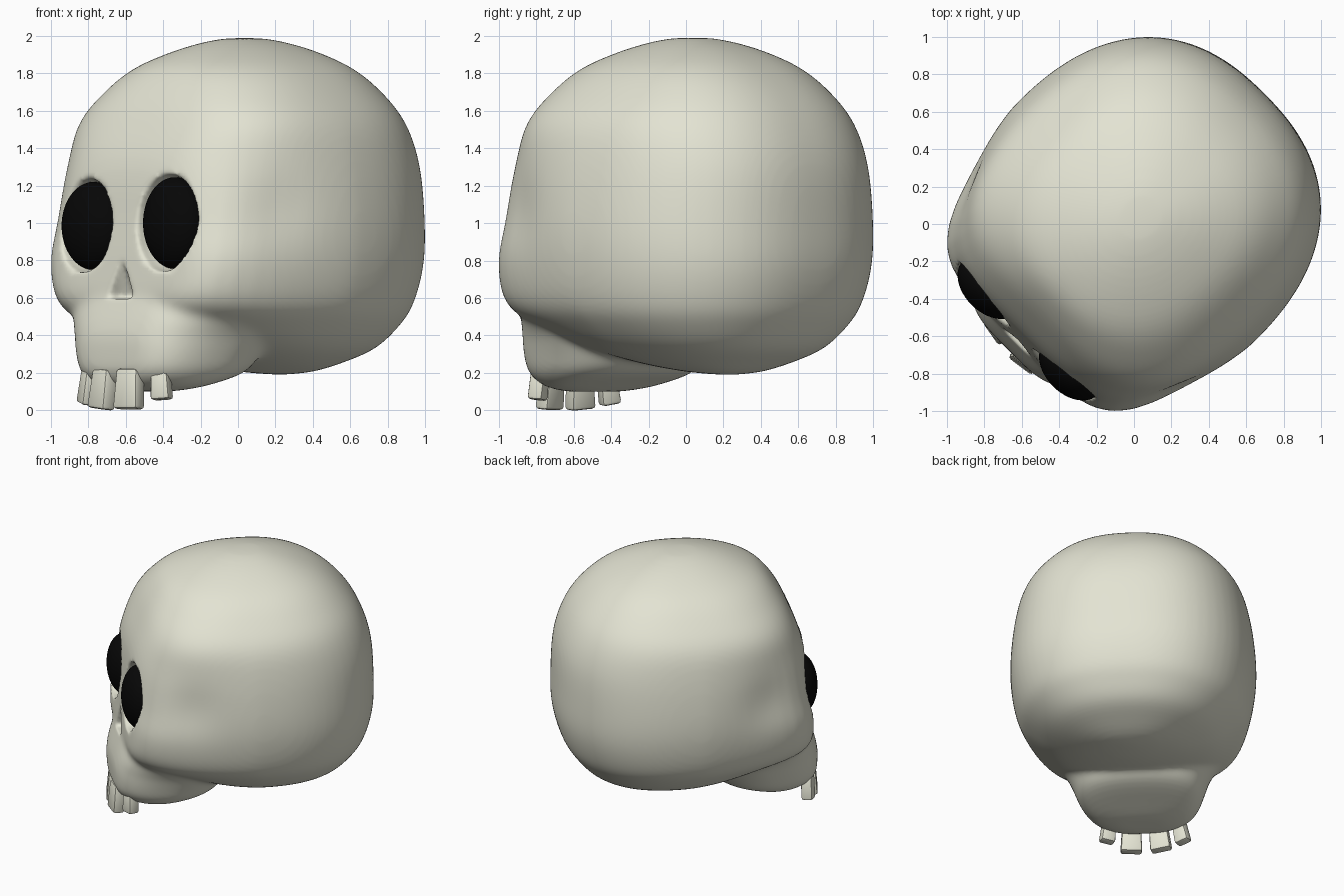
import bpy, bmesh, math
from mathutils import Matrix, Vector

cube = bpy.data.objects.get("Cube")
if cube:
    bpy.data.objects.remove(cube, do_unlink=True)

# The head is modelled facing -y, then turned to look diagonally
TURN = Matrix.Rotation(math.radians(-45), 4, 'Z')


def make_material(name, color, roughness):
    mat = bpy.data.materials.new(name)
    mat.use_nodes = True
    mat.diffuse_color = (*color, 1)
    shader = mat.node_tree.nodes["Principled BSDF"]
    shader.inputs["Base Color"].default_value = (*color, 1)
    shader.inputs["Roughness"].default_value = roughness
    return mat


bone = make_material("bone", (0.77, 0.77, 0.65), 0.8)
black = make_material("eye_black", (0.002, 0.002, 0.002), 0.8)


def make_object(name, bm, mat=None):
    mesh = bpy.data.meshes.new(name)
    bmesh.ops.recalc_face_normals(bm, faces=bm.faces)
    bm.to_mesh(mesh)
    bm.free()
    obj = bpy.data.objects.new(name, mesh)
    bpy.context.collection.objects.link(obj)
    if mat:
        mesh.materials.append(mat)
    return obj


def smooth_rows(rows, steps=4):
    """Catmull-Rom interpolation through the section rows."""
    out = []
    for i in range(len(rows) - 1):
        a, b = rows[max(i - 1, 0)], rows[i]
        c, d = rows[i + 1], rows[min(i + 2, len(rows) - 1)]
        for k in range(steps):
            t = k / steps
            out.append([q + (r - p) * t / 2 + (p - 2.5 * q + 2 * r - s / 2) * t * t
                        + (1.5 * (q - r) + (s - p) / 2) * t ** 3
                        for p, q, r, s in zip(a, b, c, d)])
    return out + [list(rows[-1])]


def section(z, width, mid, front, back, power, taper, count=72):
    """Horizontal outline: squared, tapered front half and rounder back half."""
    points = []
    for i in range(count):
        a = math.tau * i / count
        c, s = math.cos(a), math.sin(a)
        n = power if s < 0 else 2.4
        length = mid - front if s < 0 else back - mid
        r = (abs(c) ** n + abs(s) ** n) ** (-1 / n)
        narrow = 1 - taper * (abs(s) * r) ** 1.4 if s < 0 else 1
        points.append(Vector((width * c * r * narrow, mid + length * s * r, z)))
    return points


def loft(bm, rows):
    rings = [[bm.verts.new(p) for p in section(*row)] for row in smooth_rows(rows)]
    for low, high in zip(rings, rings[1:]):
        for i in range(len(low)):
            j = (i + 1) % len(low)
            bm.faces.new((low[i], low[j], high[j], high[i]))
    bm.faces.new(rings[0][::-1])
    bm.faces.new(rings[-1])


def ellipsoid(bm, center, radii):
    matrix = Matrix.Translation(center) @ Matrix.Diagonal((*radii, 1))
    bmesh.ops.create_uvsphere(bm, u_segments=48, v_segments=32, radius=1, matrix=matrix)


# Sections: height, half width, middle, front, back, front squareness, taper
CRANIUM = [
    (.19, .04, .32, .29, .35, 2, 0),
    (.205, .2, .3, .1, .45, 2, 0),
    (.25, .4, .18, -.14, .58, 2.2, .1),
    (.33, .6, .1, -.46, .75, 2.5, .18),
    (.45, .75, .05, -.76, .86, 3.4, .26),
    (.57, .84, 0, -.88, .93, 5.5, .26),
    (.77, .89, 0, -.88, .98, 6.5, .25),
    (1, .9, 0, -.86, .985, 4.8, .24),
    (1.3, .87, 0, -.83, .965, 3.6, .2),
    (1.53, .81, 0, -.745, .885, 3.3, .12),
    (1.7, .68, .03, -.65, .76, 2.8, .06),
    (1.83, .53, .05, -.53, .6, 2.4, .02),
    (1.925, .33, .05, -.33, .4, 2.1, 0),
    (1.98, .14, .05, -.12, .2, 2, 0),
    (1.99, .01, .05, .04, .06, 2, 0),
]
JAW = [
    (.1, .18, -.7, -.79, -.6, 2.5, .1),
    (.13, .34, -.64, -.88, -.46, 3, .2),
    (.2, .44, -.55, -.94, -.2, 4, .22),
    (.3, .49, -.5, -.95, -.1, 4.5, .24),
    (.4, .54, -.45, -.95, -.08, 4.2, .27),
    (.52, .62, -.4, -.92, -.08, 4, .3),
    (.7, .57, -.4, -.86, -.1, 4, .38),
]

# Skull: cranium and upper jaw fused into one body
bm = bmesh.new()
loft(bm, CRANIUM)
temple = Vector((.78, -.48, 1.07))
for v in bm.verts:  # hollow temples
    away = (Vector((abs(v.co.x), v.co.y, v.co.z)) - temple).length
    v.co.x -= math.copysign(.03 * math.exp(-(away / .2) ** 2), v.co.x)
loft(bm, JAW)
skull = make_object("skull", bm, bone)

# Cutters for the eye sockets and the nose opening; the eyes sit a little unevenly
EYES = [(-1, "right_eye", .985, .235), (1, "left_eye", 1.0, .245)]
cutters = []
for side, name, height, tall in EYES:
    bm = bmesh.new()
    ellipsoid(bm, (side * .303, -.87, height + .005), (.205, .25, tall + .018))
    cutters.append(make_object("socket_cutter", bm))
bm = bmesh.new()
bmesh.ops.create_cone(bm, cap_ends=True, segments=24, radius1=.095, radius2=.015, depth=.22,
                      matrix=Matrix.Translation((0, -.91, .705)) @ Matrix.Diagonal((1, 1.5, 1, 1)))
cutters.append(make_object("nose_cutter", bm))


def add_remesh(obj):
    mod = obj.modifiers.new("fuse", 'REMESH')
    mod.mode = 'VOXEL'
    mod.voxel_size = .016
    mod.use_smooth_shade = True


def add_soften(obj, rounds):
    mod = obj.modifiers.new("soften", 'SMOOTH')
    mod.factor = .5
    mod.iterations = rounds


# The fused body is softened before the openings are cut, so their rims stay crisp
add_remesh(skull)
add_soften(skull, 30)
for cutter in cutters:
    cutter.hide_render = True
    cut = skull.modifiers.new("opening", 'BOOLEAN')
    cut.operation = 'DIFFERENCE'
    cut.solver = 'EXACT'
    cut.object = cutter
add_remesh(skull)
add_soften(skull, 4)

# Bake the modifiers and drop the cutters
bpy.context.view_layer.update()
graph = bpy.context.evaluated_depsgraph_get()
baked = bpy.data.meshes.new_from_object(skull.evaluated_get(graph))
skull.modifiers.clear()
skull.data = baked
baked.materials.clear()
baked.materials.append(bone)
for poly in baked.polygons:
    poly.material_index = 0
    poly.use_smooth = True
for cutter in cutters:
    bpy.data.objects.remove(cutter, do_unlink=True)
parts = [skull]

# Eyes bulging out of the sockets, sunk slightly into the outer walls
for side, name, height, tall in EYES:
    bm = bmesh.new()
    ellipsoid(bm, (side * .308, -.785, height), (.2, .135, tall))
    eye = make_object(name, bm, black)
    for poly in eye.data.polygons:
        poly.use_smooth = True
    parts.append(eye)

# Teeth: rounded blocks along the jaw, position, bottom height, turn, lean, width
TEETH = [(-.27, -.86, .03, -25, 10, .11), (-.11, -.91, .005, -10, 5, .155),
         (.1, -.92, .005, 8, 0, .16), (.265, -.845, .055, 25, -4, .11)]
for i, (x, y, low, turn, lean, width) in enumerate(TEETH):
    bm = bmesh.new()
    bmesh.ops.create_cube(bm, size=1)
    for v in bm.verts:
        flare = 1 if v.co.z < 0 else .85
        v.co = Vector((v.co.x * width * flare, v.co.y * .085, v.co.z * (.22 - low)))
    bmesh.ops.bevel(bm, geom=bm.edges[:], offset=.018, segments=2, profile=.5, affect='EDGES')
    bm.transform(Matrix.Translation((x, y, (.22 + low) / 2))
                 @ Matrix.Rotation(math.radians(turn), 4, 'Z')
                 @ Matrix.Rotation(math.radians(lean), 4, 'Y')
                 @ Matrix.Rotation(math.radians(-5), 4, 'X'))
    parts.append(make_object(f"tooth_{i + 1}", bm, bone))

for part in parts:
    part.data.transform(TURN)
    part.select_set(part.name.startswith("tooth"))
bpy.context.view_layer.objects.active = parts[-1]
bpy.ops.object.shade_smooth_by_angle(angle=math.radians(35))
